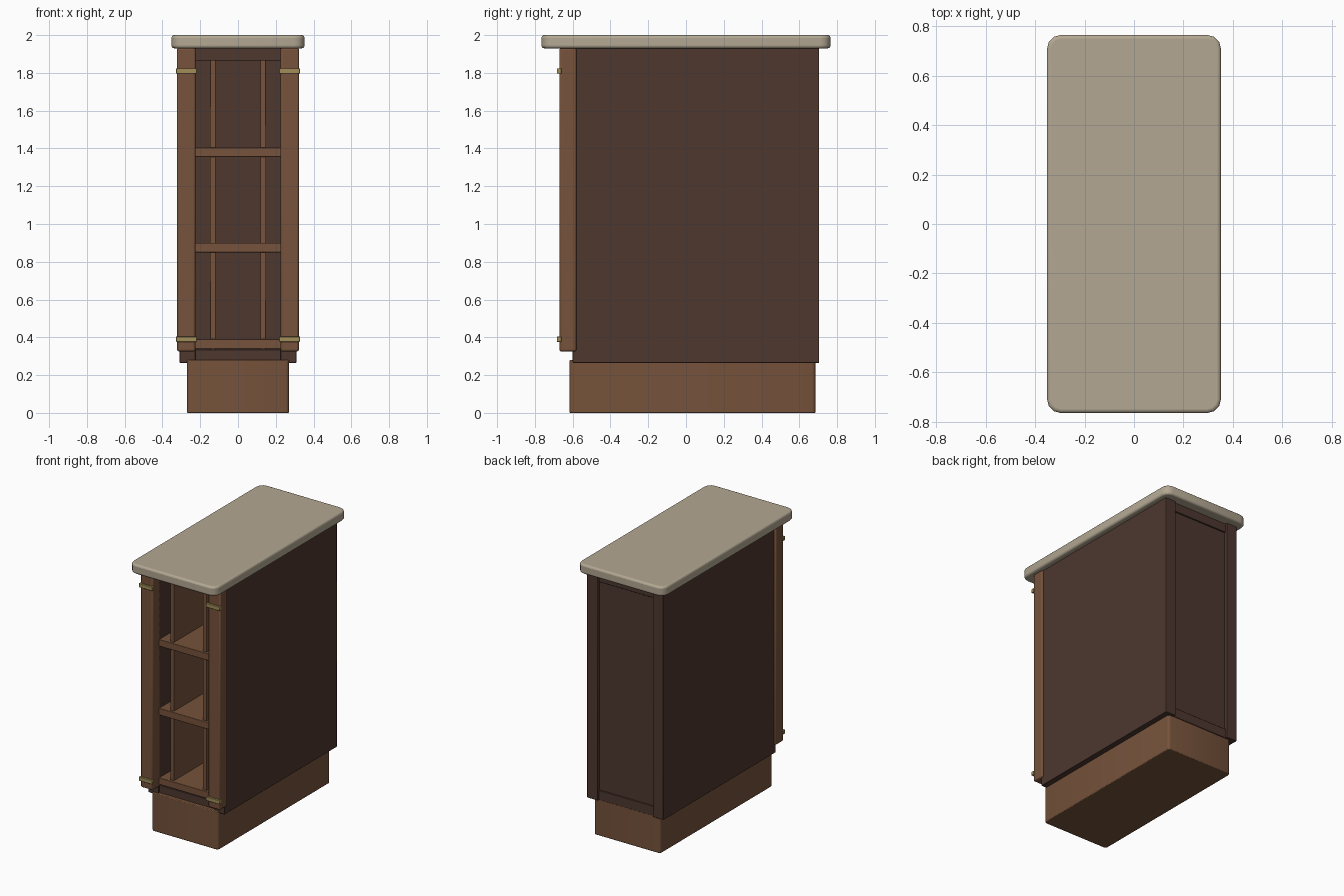
import bpy, bmesh, math

if "Cube" in bpy.data.objects:
    bpy.data.objects.remove(bpy.data.objects["Cube"])


def material(name, rgb):
    m = bpy.data.materials.new(name)
    m.diffuse_color = (*rgb, 1)
    m.use_nodes = True
    m.node_tree.nodes["Principled BSDF"].inputs["Base Color"].default_value = m.diffuse_color
    return m


STONE = material("stone", (0.45, 0.39, 0.29))
DARK = material("dark_wood", (0.075, 0.038, 0.028))
WOOD = material("warm_wood", (0.18, 0.085, 0.043))
BRASS = material("brass", (0.36, 0.27, 0.10))


def box(name, x, y, z, mat, bevel=0.004, segments=2, corner=0):
    """Box from (min, max) ranges; corner rounds the upright edges first."""
    bm = bmesh.new()
    bmesh.ops.create_cube(bm, size=1)
    for v in bm.verts:
        for i, (lo, hi) in enumerate((x, y, z)):
            v.co[i] = hi if v.co[i] > 0 else lo
    if corner:
        upright = [e for e in bm.edges
                   if abs(e.verts[0].co.z - e.verts[1].co.z) > 1e-4]
        bmesh.ops.bevel(bm, geom=upright, offset=corner, segments=3,
                        profile=0.5, affect='EDGES')
    me = bpy.data.meshes.new(name)
    bm.to_mesh(me)
    bm.free()
    me.materials.append(mat)
    ob = bpy.data.objects.new(name, me)
    bpy.context.collection.objects.link(ob)
    if bevel:
        mod = ob.modifiers.new("soft_edges", 'BEVEL')
        mod.width = bevel
        mod.segments = segments
        mod.limit_method = 'ANGLE'
        mod.angle_limit = math.radians(50)
    bpy.ops.object.select_all(action='DESELECT')
    ob.select_set(True)
    bpy.context.view_layer.objects.active = ob
    bpy.ops.object.shade_smooth_by_angle(angle=math.radians(40))
    return ob


def pair(name, x, y, z, mat, **kw):
    """The same box on the right and mirrored to the left."""
    box(name + "_right", x, y, z, mat, **kw)
    box(name + "_left", (-x[1], -x[0]), y, z, mat, **kw)


# Countertop and plinth
box("countertop", (-0.352, 0.352), (-0.765, 0.765), (1.93, 2.0), STONE,
    bevel=0.014, segments=3, corner=0.055)
box("plinth", (-0.27, 0.27), (-0.617, 0.685), (0, 0.28), WOOD,
    bevel=0.005, corner=0.018)

# Carcass
pair("side_panel", (0.225, 0.31), (-0.60, 0.705), (0.265, 1.935), DARK, bevel=0.003)
box("top_board", (-0.23, 0.23), (-0.59, 0.69), (1.865, 1.932), DARK, bevel=0.003)
box("bottom_board", (-0.23, 0.23), (-0.59, 0.69), (0.265, 0.335), DARK, bevel=0.003)
box("back_panel", (-0.23, 0.23), (0.63, 0.68), (0.32, 1.88), DARK, bevel=0)

# Shelves and upright dividers
for i, z in enumerate((0.34, 0.85, 1.355)):
    box(f"shelf_{i + 1}", (-0.228, 0.228), (-0.592, 0.64), (z, z + 0.05), WOOD, bevel=0.003)
pair("divider", (0.118, 0.148), (-0.575, 0.64), (0.33, 1.885), WOOD, bevel=0.002)

# Front posts with brass straps
pair("front_post", (0.225, 0.323), (-0.67, -0.58), (0.325, 1.932), WOOD, bevel=0.01)
for name, z in (("lower", 0.39), ("upper", 1.81)):
    pair(f"{name}_strap", (0.217, 0.328), (-0.684, -0.66), (z - 0.014, z + 0.014),
         BRASS, bevel=0.003)
